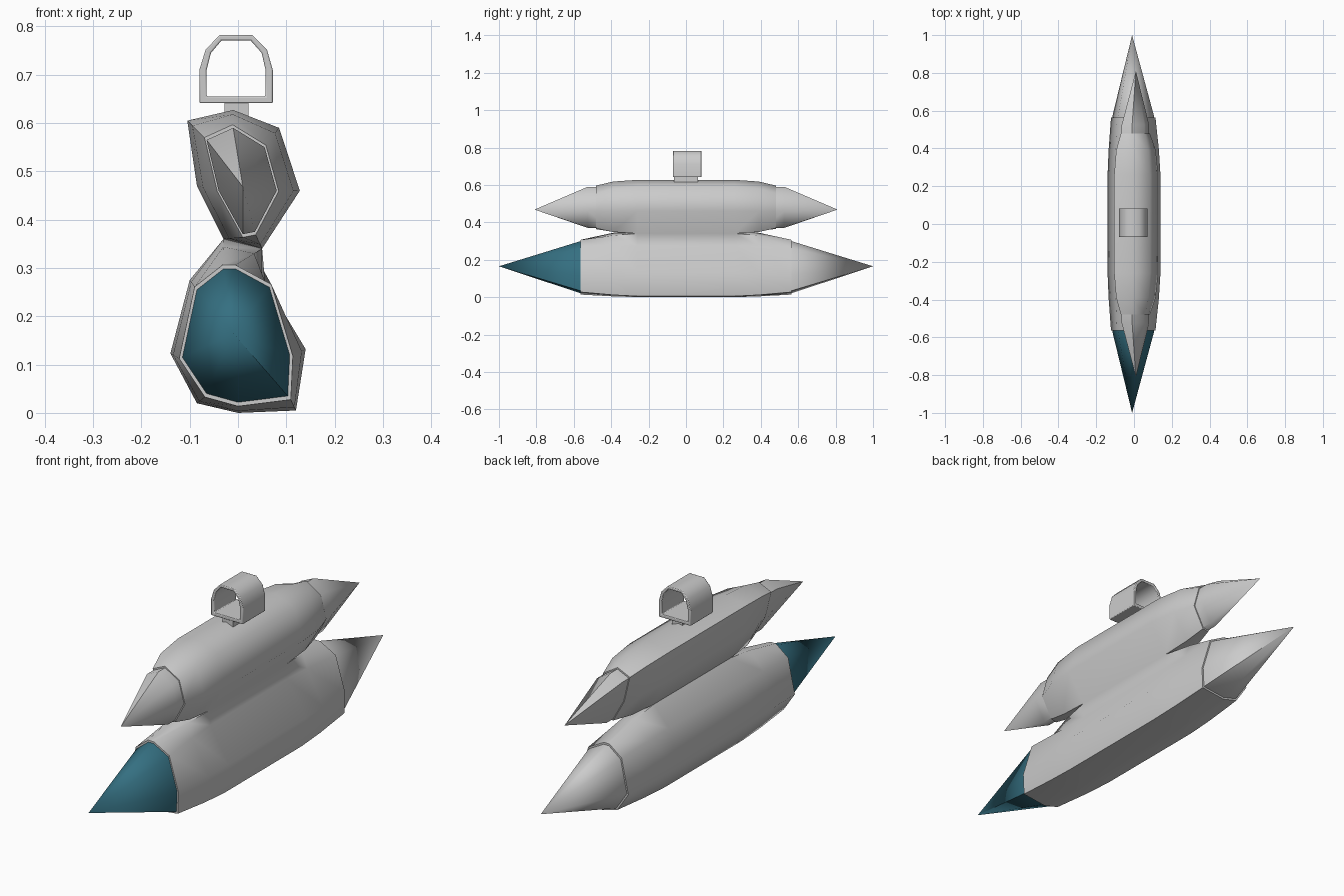
import bpy, bmesh
from math import radians

if "Cube" in bpy.data.objects:
    bpy.data.objects.remove(bpy.data.objects["Cube"])

# Cross-sections (x, z): the first two points of each lobe are the shared waist
upper_mid = [(-.03, .36), (.05, .34), (.128, .46), (.085, .59),
             (-.01, .627), (-.105, .605), (-.085, .47)]
upper_end = [(.01, .37), (.035, .375), (.08, .46), (.055, .55),
             (-.01, .59), (-.065, .565), (-.04, .46)]
lower_mid = [(-.03, .36), (.05, .34), (.05, .275), (.14, .132), (.12, .005),
             (0, .0), (-.085, .02), (-.14, .123), (-.1, .275)]
lower_end = [(-.03, .298), (-.005, .298), (.065, .26), (.107, .12), (.103, .035),
             (0, .022), (-.065, .04), (-.115, .115), (-.085, .255)]


def scaled(points, s):
    cx = sum(p[0] for p in points) / len(points)
    cz = sum(p[1] for p in points) / len(points)
    return [(cx + (x - cx) * s, cz + (z - cz) * s) for x, z in points]


def mix(a, b, t):
    return [(p[0] + (q[0] - p[0]) * t, p[1] + (q[1] - p[1]) * t) for p, q in zip(a, b)]


def ring(bm, points, y):
    return [bm.verts.new((x, y, z)) for x, z in points]


def bridge(bm, a, b, skip=()):
    for i in range(len(a)):
        if i not in skip:
            j = (i + 1) % len(a)
            bm.faces.new((a[i], a[j], b[j], b[i]))


def finish(bm, name, angle=50, mat=None):
    bmesh.ops.remove_doubles(bm, verts=bm.verts, dist=1e-5)
    bmesh.ops.recalc_face_normals(bm, faces=bm.faces)
    me = bpy.data.meshes.new(name)
    bm.to_mesh(me)
    bm.free()
    ob = bpy.data.objects.new(name, me)
    bpy.context.collection.objects.link(ob)
    if mat:
        me.materials.append(mat)
    bpy.ops.object.select_all(action='DESELECT')
    ob.select_set(True)
    bpy.context.view_layer.objects.active = ob
    bpy.ops.object.shade_smooth_by_angle(angle=radians(angle))
    return ob


# Double hull: two lofted lobes joined at the waist
bm = bmesh.new()
for mid, end, length in ((upper_mid, scaled(upper_end, 1.06), .48),
                         (lower_mid, scaled(lower_end, 1.06), .565)):
    stations = [(-length, 1), (-.39, .3), (-.26, 0), (.26, 0), (.39, .3), (length, 1)]
    rings = [ring(bm, mix(mid, end, t), y) for y, t in stations]
    for k in range(len(rings) - 1):
        bridge(bm, rings[k], rings[k + 1], skip=(0,) if k == 2 else ())
    bm.faces.new(rings[0])
    bm.faces.new(rings[-1])
finish(bm, "double_hull", 55)

# Pointed end cones, each with a short neck sunk into the hull
teal = bpy.data.materials.new("teal")
teal.diffuse_color = (.035, .16, .22, 1)
teal.use_nodes = True
teal.node_tree.nodes["Principled BSDF"].inputs["Base Color"].default_value = teal.diffuse_color
for side, word in ((-1, "front"), (1, "back")):
    for level, base, inner, start, tip in (
            ("upper", upper_end, .42, .525, (.01, .81, .468)),
            ("lower", lower_end, .50, .568, (-.01, 1.0, .165))):
        bm = bmesh.new()
        a, b = ring(bm, base, side * inner), ring(bm, base, side * start)
        bridge(bm, a, b)
        bm.faces.new(a)
        apex = bm.verts.new((tip[0], side * tip[1], tip[2]))
        for i in range(len(b)):
            bm.faces.new((b[i], b[(i + 1) % len(b)], apex))
        colour = teal if (word, level) == ("front", "lower") else None
        finish(bm, f"{word}_{level}_cone", 50, colour)

# Arched handle loop
outer = [(-.08, .641), (.072, .641), (.072, .71), (.06, .752),
         (.03, .782), (-.038, .782), (-.067, .752), (-.08, .71)]
hole = [(-.065, .655), (.057, .655), (.057, .71), (.049, .745),
        (.026, .771), (-.034, .771), (-.056, .745), (-.065, .71)]
bm = bmesh.new()
o1, o2 = ring(bm, outer, -.07), ring(bm, outer, .083)
i1, i2 = ring(bm, hole, -.07), ring(bm, hole, .083)
for a, b in ((o1, o2), (i1, i2), (o1, i1), (o2, i2)):
    bridge(bm, a, b)
handle = finish(bm, "handle_loop", 50)
bev = handle.modifiers.new("soft_edges", 'BEVEL')
bev.width = .003
bev.segments = 2
bev.limit_method = 'ANGLE'
bev.angle_limit = radians(60)

# Stem between hull and handle
bm = bmesh.new()
stem = [(-.028, .605), (.022, .605), (.022, .645), (-.028, .645)]
a, b = ring(bm, stem, -.065), ring(bm, stem, .065)
bridge(bm, a, b)
bm.faces.new(a)
bm.faces.new(b)
finish(bm, "handle_stem", 30)
